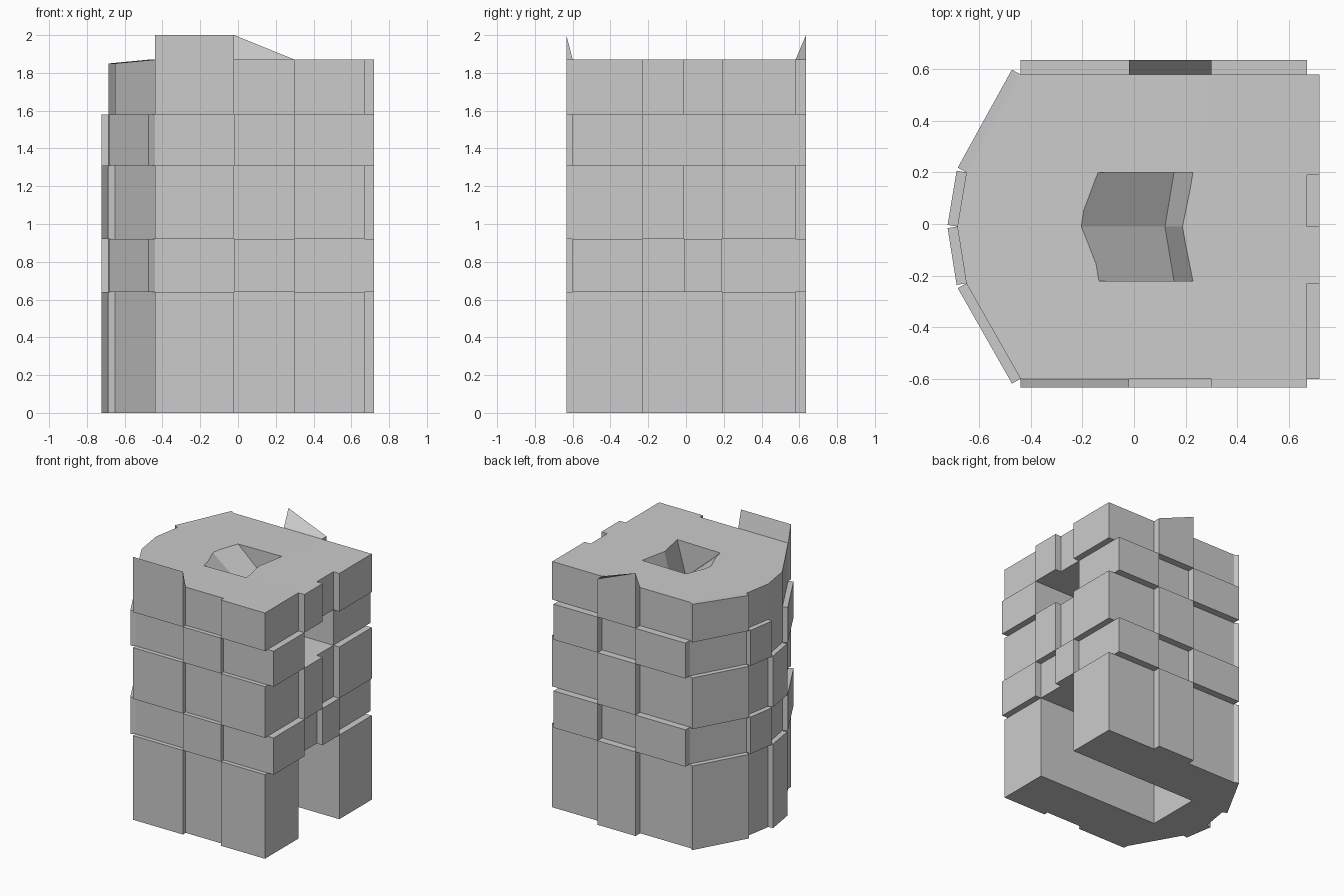
import bpy, bmesh
from mathutils import Vector

if "Cube" in bpy.data.objects:
    bpy.data.objects.remove(bpy.data.objects["Cube"])

# Core outline, counter-clockwise from the front left corner
OUT = [(-.44, -.6), (-.02, -.6), (.3, -.6), (.67, -.6), (.67, -.23), (.67, -.01), (.67, .19),
       (.67, .58), (.3, .58), (-.02, .58), (-.44, .58), (-.65, .2), (-.685, -.01), (-.65, -.23)]
THICK = [.033] * 3 + [.05] * 4 + [.055] * 3 + [.038] * 4
LEVELS = [0, .64, .92, 1.31, 1.58, 1.87]


def make(name, verts, faces):
    me = bpy.data.meshes.new(name)
    bm = bmesh.new()
    vs = [bm.verts.new(v) for v in verts]
    for f in faces:
        bm.faces.new([vs[i] for i in f])
    bmesh.ops.recalc_face_normals(bm, faces=bm.faces)
    bm.to_mesh(me)
    bm.free()
    ob = bpy.data.objects.new(name, me)
    bpy.context.collection.objects.link(ob)
    return ob


def prism(name, bottom, top):
    n = len(bottom)
    faces = [list(range(n))[::-1], list(range(n, 2 * n))]
    faces += [(i, (i + 1) % n, n + (i + 1) % n, n + i) for i in range(n)]
    return make(name, bottom + top, faces)


def roof(x):
    return 1.85 if x < -.45 else 1.87


def cut(target, cutter):
    m = target.modifiers.new("cut", 'BOOLEAN')
    m.operation = 'DIFFERENCE'
    m.solver = 'EXACT'
    m.object = cutter
    cutter.hide_render = True
    cutter.hide_set(True)


# Tower core
core = prism("tower_core", [(x, y, 0) for x, y in OUT], [(x, y, roof(x)) for x, y in OUT])

# Doorway and window channels entering from the right
for name, z0, z1 in (("doorway_cutter", -.2, .64), ("window_cutter", 1.31, 1.58)):
    sq = [(-.38, -.23), (1, -.23), (1, .19), (-.38, .19)]
    cut(core, prism(name, [(x, y, z0) for x, y in sq], [(x, y, z1) for x, y in sq]))

# Sloping chevron pit in the roof
rows = [(-.22, -.15, .155, .23), (-.01, -.22, .12, .19), (.2, -.15, .155, .23)]
pv = []
for y, a, b, c in rows:
    s = (c - b) / (1.87 - 1.6)
    t = (b - a) / (1.87 - 1.6)
    pv += [(a - t * .1, y, 1.97), (b, y, 1.6), (c + s * .1, y, 1.97)]
pit = [(0, 1, 2), (6, 8, 7)]
for k in (0, 3):
    pit += [(k + i, k + (i + 1) % 3, k + 3 + (i + 1) % 3, k + 3 + i) for i in range(3)]
cut(core, make("pit_cutter", pv, pit))

# Protruding stone blocks in a checkerboard, open where they meet the core
for layer in range(5):
    z0, z1 = LEVELS[layer], LEVELS[layer + 1]
    for i in range(14):
        if (i + layer) % 2 or (i in (4, 5) and layer in (0, 3)) or (i == 12 and layer == 4):
            continue
        a, b = Vector(OUT[i]), Vector(OUT[(i + 1) % 14])
        d = (b - a).normalized()
        n = Vector((d.y, -d.x)) * THICK[i]
        verts = []
        for top in (0, 1):
            for p, base in ((a, a), (b, b), (b + n, b), (a + n, a)):
                z = z0 if not top else (roof(base.x) if layer == 4 else z1)
                # raised stones on the roof edge
                if top and layer == 4 and p != base:
                    if i == 0 or (i == 8 and base.x < 0):
                        z = 2.0
                verts.append((p.x, p.y, z))
        make(f"stone_block_{layer}_{i}", verts,
             [(3, 2, 1, 0), (4, 5, 6, 7), (1, 2, 6, 5), (2, 3, 7, 6), (3, 0, 4, 7)])
